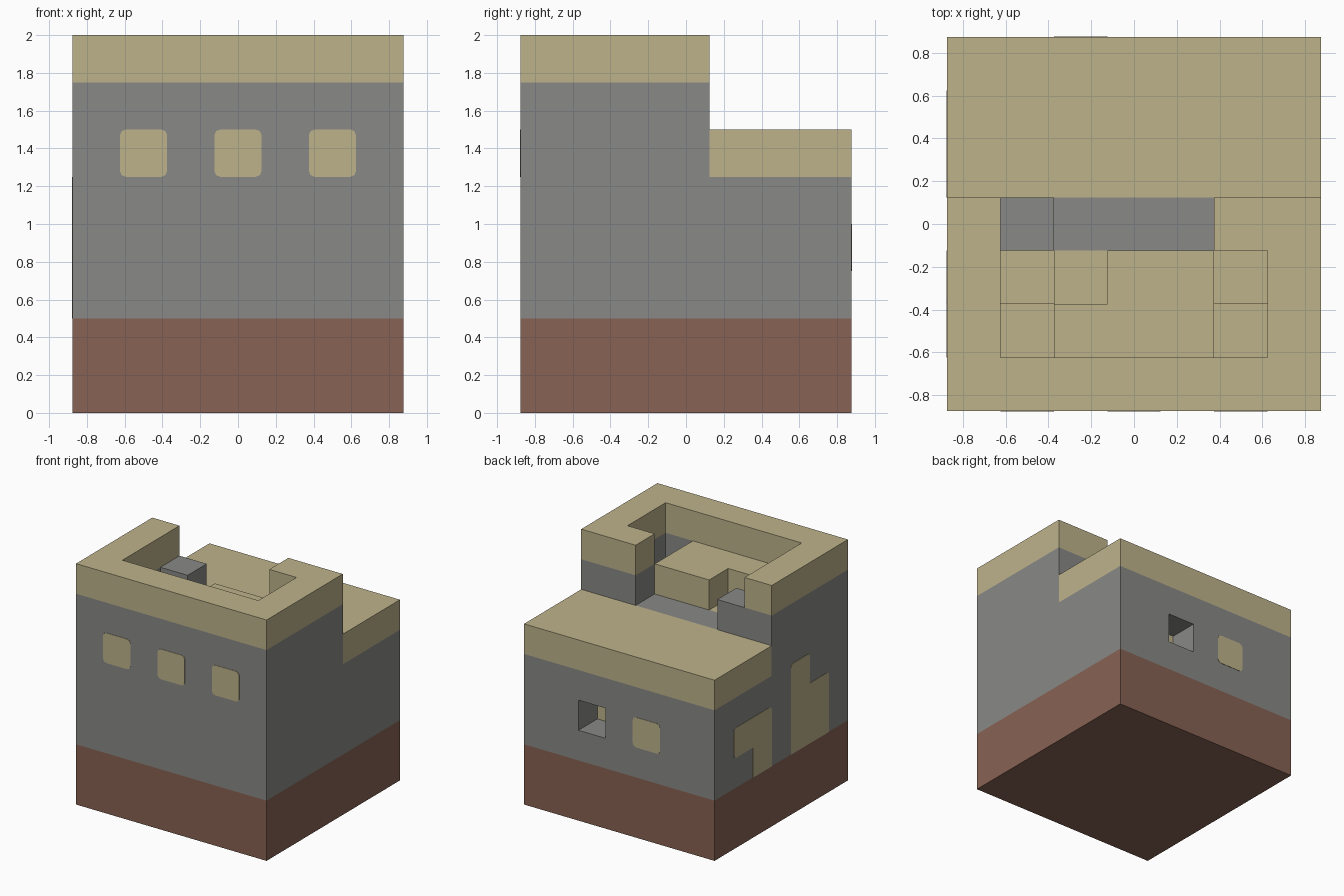
import bpy, bmesh

cube = bpy.data.objects.get("Cube")
if cube:
    bpy.data.objects.remove(cube, do_unlink=True)


def material(name, rgb):
    m = bpy.data.materials.new(name)
    m.use_nodes = True
    m.diffuse_color = (*rgb, 1)
    m.node_tree.nodes["Principled BSDF"].inputs["Base Color"].default_value = (*rgb, 1)
    return m


SAND = material("sand", (0.51, 0.45, 0.26))
STONE = material("stone grey", (0.25, 0.25, 0.24))
BRICK = material("brick brown", (0.245, 0.122, 0.087))

U = 0.25        # building module
W = 3.5 * U     # half width
PLACE = {"x": lambda a, b, t: (t, a, b),
         "y": lambda a, b, t: (a, t, b),
         "z": lambda a, b, t: (a, b, t)}


def prism(name, points, low, high, mat, axis="z", round_above=None):
    """Extrude an outline along an axis; optionally round its outer corners."""
    bm = bmesh.new()
    place = PLACE[axis]
    face = bm.faces.new([bm.verts.new(place(a, b, low)) for a, b in points])
    new = bmesh.ops.extrude_face_region(bm, geom=[face])["geom"]
    k = "xyz".index(axis)
    for v in new:
        if isinstance(v, bmesh.types.BMVert):
            v.co[k] = high
    bmesh.ops.recalc_face_normals(bm, faces=bm.faces[:])
    if round_above is not None:
        edges = [e for e in bm.edges if e.is_convex
                 and abs(e.verts[0].co[k] - e.verts[1].co[k]) > 0.001
                 and e.verts[0].co.z > round_above]
        bmesh.ops.bevel(bm, geom=edges, offset=0.03, segments=2, profile=0.5, affect="EDGES")
    mesh = bpy.data.meshes.new(name)
    bm.to_mesh(mesh)
    bm.free()
    mesh.materials.append(mat)
    ob = bpy.data.objects.new(name, mesh)
    bpy.context.collection.objects.link(ob)
    return ob


def rect(a0, a1, b0, b1):
    return [(a0, b0), (a1, b0), (a1, b1), (a0, b1)]


def box(name, x, y, z, mat):
    return prism(name, rect(*x, *y), *z, mat)


# Brick base
box("base", (-W, W), (-W, W), (0, 2 * U), BRICK)

# Tall front walls with an open court behind them, and their parapet
I, H = 2.5 * U, U / 2
court_walls = [(-W, -W), (W, -W), (W, H), (3 * H, H), (3 * H, -H), (I, -H),
               (I, -I), (-I, -I), (-I, H), (-W, H)]
prism("front_walls", court_walls, 2 * U, 7 * U, STONE)
prism("front_parapet", court_walls, 7 * U, 8 * U, SAND)

# Lower rear wing, with a recessed window cut into its back
rear = box("rear_walls", (-W, W), (H, W), (2 * U, 5 * U), STONE)
cutter = box("window_cutter", (H, 3 * H), (I, W + U), (3 * U, 4 * U), STONE)
cutter.hide_render = True
mod = rear.modifiers.new("window", "BOOLEAN")
mod.operation, mod.solver, mod.object = "DIFFERENCE", "EXACT", cutter
bpy.context.view_layer.objects.active = rear
bpy.ops.object.modifier_apply(modifier=mod.name)
bpy.data.objects.remove(cutter, do_unlink=True)
box("rear_roof", (-W, W), (H, W), (5 * U, 6 * U), SAND)
prism("recess_back", rect(H, 3 * H, 3 * U, 4 * U), I - 0.002, I + 0.002, SAND, "y")

# Landing, pillar and raised roof inside the court
box("landing", (-I, 3 * H), (-H, H), (2 * U, 6 * U), STONE)
box("pillar", (-I, -3 * H), (-H, H), (6 * U, 7 * U), STONE)
inner = [(-3 * H, -I), (3 * H, -I), (3 * H, -H), (-H, -H), (-H, -3 * H), (-3 * H, -3 * H)]
prism("inner_core", inner, 2 * U, 6 * U, STONE)
prism("inner_roof", inner, 6 * U, 7 * U, SAND)

# Steps going down on both sides of the raised roof
box("top_step", (-3 * H, -H), (-3 * H, -H), (2 * U, 6 * U), SAND)
for side, x in (("right", (-I, -3 * H)), ("left", (3 * H, I))):
    box(side + "_middle_step", x, (-3 * H, -H), (2 * U, 5 * U), SAND)
    box(side + "_low_step", x, (-I, -3 * H), (2 * U, 4 * U), SAND)

# Flat windows on the front and back
T = 0.003
for i in (-1, 0, 1):
    c = i * 2 * U
    prism("front_window", rect(c - H, c + H, 5 * U, 6 * U), -W - T, -W + T, SAND, "y", 0)
prism("back_window", rect(-3 * H, -H, 3 * U, 4 * U), W - T, W + T, SAND, "y", 0)

# Stepped panels on the right wall
B = 2 * U
tall = [(-I, B), (-H, B), (-H, 5 * U), (-3 * H, 5 * U), (-3 * H, 4 * U), (-I, 4 * U)]
short = [(H, B), (3 * H, B), (3 * H, 3 * U), (I, 3 * U), (I, 4 * U), (H, 4 * U)]
for name, outline in (("tall_panel", tall), ("short_panel", short)):
    prism(name, outline, -W - T, -W + T, SAND, "x", B + 0.01)
